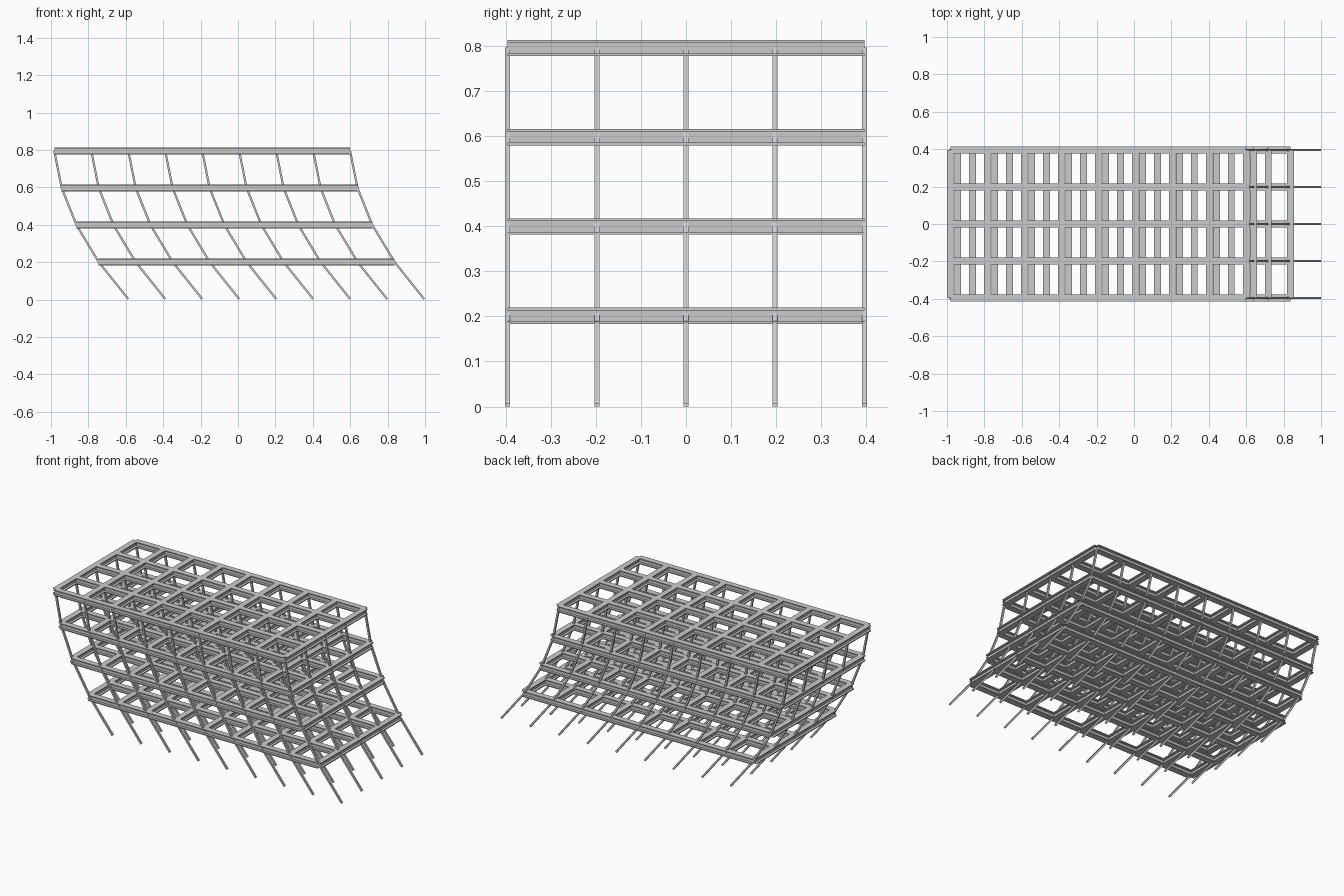
import bpy, bmesh
from mathutils import Vector

if "Cube" in bpy.data.objects:
    bpy.data.objects.remove(bpy.data.objects["Cube"])

S = 0.1977            # bay size and storey height
NX, NY, NZ = 8, 4, 4  # bays along x, bays along y, storeys
X0, Z0 = 0.995 - NX * S, 0.0035

# I-section for beams: width, depth, flange and web half sizes
W, F, T = 0.018, 0.012, 0.003
I_HALF = [(W, -W), (W, -F), (T, -F), (T, F), (W, F), (W, W)]
I_SECTION = I_HALF + [(-a, b) for a, b in reversed(I_HALF)]
# square section for columns
C = 0.0055
SQUARE = [(C, -C), (C, C), (-C, C), (-C, -C)]


def node(i, j, k):
    """Grid point of the frame; each storey leans less than the one below."""
    lean = sum(0.2 * (NZ - n) for n in range(k)) * S
    return Vector((X0 + i * S - lean, (j - NY / 2) * S, Z0 + k * S))


def sweep(bm, section, a, b, side):
    """Open-ended extrusion of a section from a to b."""
    up = (b - a).normalized().cross(side)
    if up.z < 0:
        up = -up
    ends = [[bm.verts.new(p + side * u + up * v) for u, v in section] for p in (a, b)]
    n = len(section)
    for q in range(n):
        r = (q + 1) % n
        bm.faces.new((ends[0][q], ends[0][r], ends[1][r], ends[1][q]))


def make(name, section, members, side):
    bm = bmesh.new()
    for a, b in members:
        sweep(bm, section, a, b, Vector(side))
    bmesh.ops.recalc_face_normals(bm, faces=bm.faces)
    me = bpy.data.meshes.new(name)
    bm.to_mesh(me)
    bm.free()
    bpy.context.collection.objects.link(bpy.data.objects.new(name, me))


for k in range(1, NZ + 1):
    # leaning columns of this storey
    make(f"columns_storey_{k}", SQUARE,
         [(node(i, j, k - 1), node(i, j, k)) for i in range(NX + 1) for j in range(NY + 1)],
         (0, 1, 0))
    # long floor beams
    make(f"long_beams_floor_{k}", I_SECTION,
         [(node(0, j, k), node(NX, j, k)) for j in range(NY + 1)], (0, 1, 0))
    # cross floor beams
    make(f"cross_beams_floor_{k}", I_SECTION,
         [(node(i, 0, k), node(i, NY, k)) for i in range(NX + 1)], (1, 0, 0))
